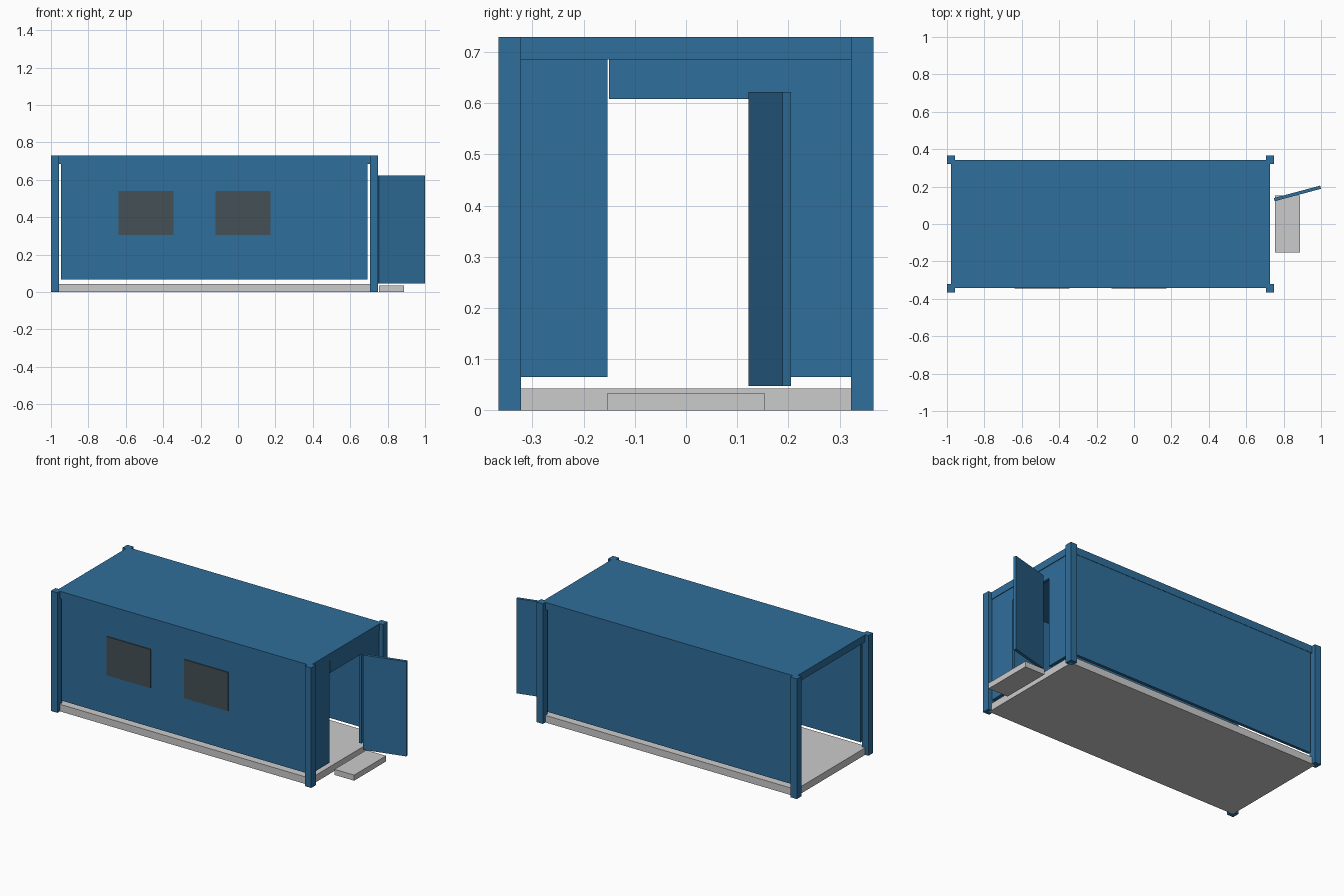
import bpy, math

if "Cube" in bpy.data.objects:
    bpy.data.objects.remove(bpy.data.objects["Cube"])


def material(name, rgb):
    m = bpy.data.materials.new(name)
    m.diffuse_color = (*rgb, 1)
    m.use_nodes = True
    m.node_tree.nodes["Principled BSDF"].inputs["Base Color"].default_value = m.diffuse_color
    return m


blue = material("blue_steel", (0.028, 0.156, 0.328))
dark = material("dark_glass", (0.06, 0.08, 0.09))


def box(name, x, y, z, mat=None, turn=0):
    """Box from (min, max) pairs, optionally turned about its vertical axis."""
    bpy.ops.mesh.primitive_cube_add(size=1)
    ob = bpy.context.object
    ob.name = name
    ob.scale = (x[1] - x[0], y[1] - y[0], z[1] - z[0])
    bpy.ops.object.transform_apply(location=False, rotation=False, scale=True)
    ob.location = (sum(x) / 2, sum(y) / 2, sum(z) / 2)
    ob.rotation_euler.z = turn
    if mat:
        ob.data.materials.append(mat)
    return ob


H = 0.729       # overall height
ROOF = 0.685    # underside of roof
WALL = 0.067    # bottom of wall panels
BODY_X, BODY_Y = (-0.978, 0.726), (-0.342, 0.342)

# Floor and roof slabs
box("floor", BODY_X, BODY_Y, (0, 0.043))
box("roof", BODY_X, BODY_Y, (ROOF, H), blue)

# Corner posts
for end, x in (("left", (-1.0, -0.957)), ("right", (0.705, 0.748))):
    box("front_post_" + end, x, (-0.366, -0.322), (0, H), blue)
    box("back_post_" + end, x, (0.322, 0.366), (0, H), blue)

# Long side walls
box("front_wall", (-0.947, 0.693), (-0.340, -0.322), (WALL, ROOF), blue)
box("back_wall", (-0.947, 0.693), (0.322, 0.340), (WALL, ROOF), blue)

# Door end: two side panels and the header (the left end is open)
END = (0.705, 0.722)
box("end_panel_front", END, (-0.322, -0.153), (WALL - 0.002, ROOF), blue)
box("end_panel_back", END, (0.152, 0.322), (WALL - 0.002, ROOF), blue)
box("door_header", END, (-0.150, 0.152), (0.608, ROOF), blue)

# Windows
for i, x in enumerate(((-0.64, -0.345), (-0.12, 0.175))):
    box(f"window_{i + 1}", x, (-0.346, -0.334), (0.305, 0.54), dark)

# Open door, swung out
box("door", (0.746, 1.002), (0.1548, 0.1723), (0.047, 0.622), blue, math.radians(15))

# Doorstep
box("doorstep", (0.755, 0.887), (-0.153, 0.153), (0, 0.034))
